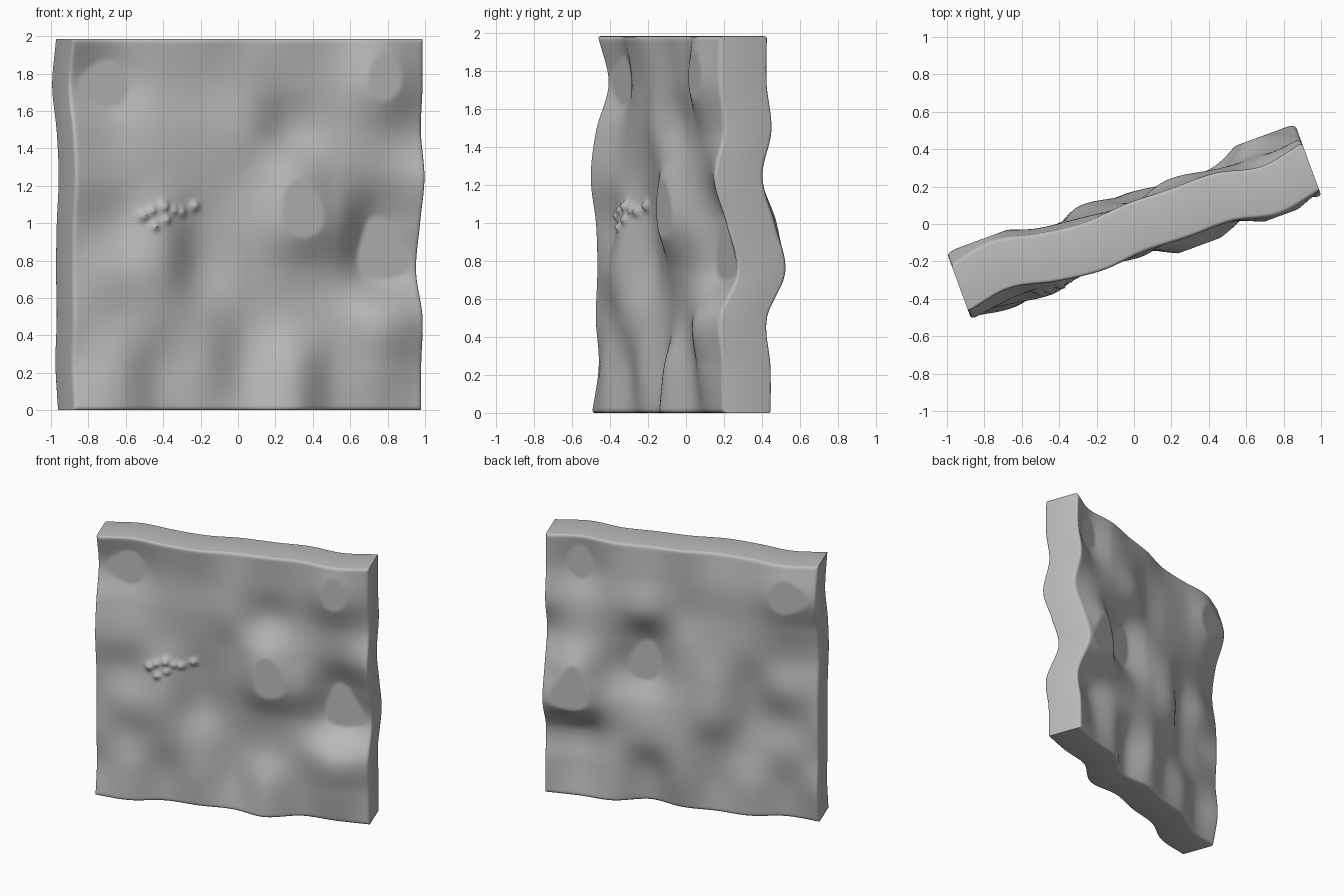
import bpy, bmesh, math

if "Cube" in bpy.data.objects:
    bpy.data.objects.remove(bpy.data.objects["Cube"])

# Slab dimensions and turn about the vertical axis
HALF_LEN, HEIGHT, HALF_T, EDGE = 0.992, 1.985, 0.137, 0.02
TURN = math.radians(20.2)
N = 130

# Coarse relief, in hundredths: rows from top to bottom, columns left to right
RELIEF = [
    (0, 4, -1, -4, -2, -3, -3, -8, -4),
    (6, 9, 2, -1, -3, -1, -3, -11, -4),
    (-1, 3, 1, -1, -4, 2, -1, -4, -1.5),
    (-4, -1, 0, 1, -2, -9, -4, -1, -7),
    (-1, 1, -4, 4, -1, -11, -6, 8, 0),
    (0, -4, -6, 5, 2, -2, 0, 9, 6),
    (-1, -2, -4, -1, 3, 0, -2, -8, -4),
    (1, -5, 0, -3, 2, -7, -1, -6, -2),
    (-3, -6, 0, -2, -2, -9, 0, -2, -2),
]

# Small chipped lumps on the front: position along slab, height, size
LUMPS = [(-0.60, 1.04, 0.036), (-0.55, 1.07, 0.030), (-0.54, 0.98, 0.028),
         (-0.48, 1.09, 0.036), (-0.47, 1.02, 0.028), (-0.42, 1.07, 0.028),
         (-0.37, 1.06, 0.030), (-0.29, 1.09, 0.032)]


def spline(p, t):
    """Smooth curve through evenly spaced values."""
    i = min(int(t), len(p) - 2)
    f = t - i
    b, c = p[i], p[i + 1]
    a = p[i - 1] if i > 0 else 2 * b - c
    d = p[i + 2] if i + 2 < len(p) else 2 * c - b
    return b + 0.5 * f * (c - a + f * (2*a - 5*b + 4*c - d + f * (3*(b - c) + d - a)))


def bend(u, z):
    """Sideways wave of the slab, cut off into flat plateaus."""
    tu = (u / HALF_LEN + 1) * 4
    tz = (1 - z / HEIGHT) * 8
    h = spline([spline(row, tu) for row in RELIEF], tz) / 100
    return max(-0.092, min(0.068, h))


def half_thickness(u, z):
    """Half the thickness, rounded off along the rim."""
    d = min(HALF_LEN - abs(u), z, HEIGHT - z)
    k = max(0.0, EDGE - d)
    return HALF_T - EDGE + math.sqrt(max(0.0, EDGE * EDGE - k * k))


def lumps(u, z):
    return sum(s * math.exp(-((u - a)**2 + (z - b)**2) / (0.55 * s * s))
               for a, b, s in LUMPS)


def steps(lo, hi):
    """Even spacing with extra lines in the rounded rim."""
    rim = [0, 0.0015, 0.005, 0.011]
    a, b = lo + EDGE, hi - EDGE
    return ([lo + r for r in rim] + [a + (b - a) * i / N for i in range(N + 1)]
            + [hi - r for r in reversed(rim)])


# Wavy slab: front and back sheets joined around the rim
bm = bmesh.new()
us, zs = steps(-HALF_LEN, HALF_LEN), steps(0, HEIGHT)
n = len(us)
sheets = []
for side in (-1, 1):
    sheet = []
    for z in zs:
        row = []
        for u in us:
            w = bend(u, z) + side * half_thickness(u, z)
            if side < 0:
                w -= lumps(u, z)
            row.append(bm.verts.new((u, w, z)))
        sheet.append(row)
    for j in range(n - 1):
        for i in range(n - 1):
            bm.faces.new((sheet[j][i], sheet[j][i + 1],
                          sheet[j + 1][i + 1], sheet[j + 1][i]))
    sheets.append(sheet)


def border(s):
    return (s[0][:-1] + [r[-1] for r in s[:-1]]
            + s[-1][:0:-1] + [r[0] for r in s[:0:-1]])


front, back = border(sheets[0]), border(sheets[1])
for i in range(len(front)):
    k = (i + 1) % len(front)
    bm.faces.new((front[i], back[i], back[k], front[k]))
bmesh.ops.recalc_face_normals(bm, faces=bm.faces[:])

mesh = bpy.data.meshes.new("wavy_slab")
bm.to_mesh(mesh)
bm.free()
slab = bpy.data.objects.new("wavy_slab", mesh)
bpy.context.collection.objects.link(slab)
slab.rotation_euler.z = TURN

# Plain stone grey
grey = bpy.data.materials.new("stone_grey")
grey.diffuse_color = (0.5, 0.5, 0.5, 1)
grey.use_nodes = True
grey.node_tree.nodes["Principled BSDF"].inputs["Base Color"].default_value = grey.diffuse_color
mesh.materials.append(grey)

bpy.context.view_layer.objects.active = slab
slab.select_set(True)
bpy.ops.object.shade_smooth_by_angle(angle=math.radians(50))
